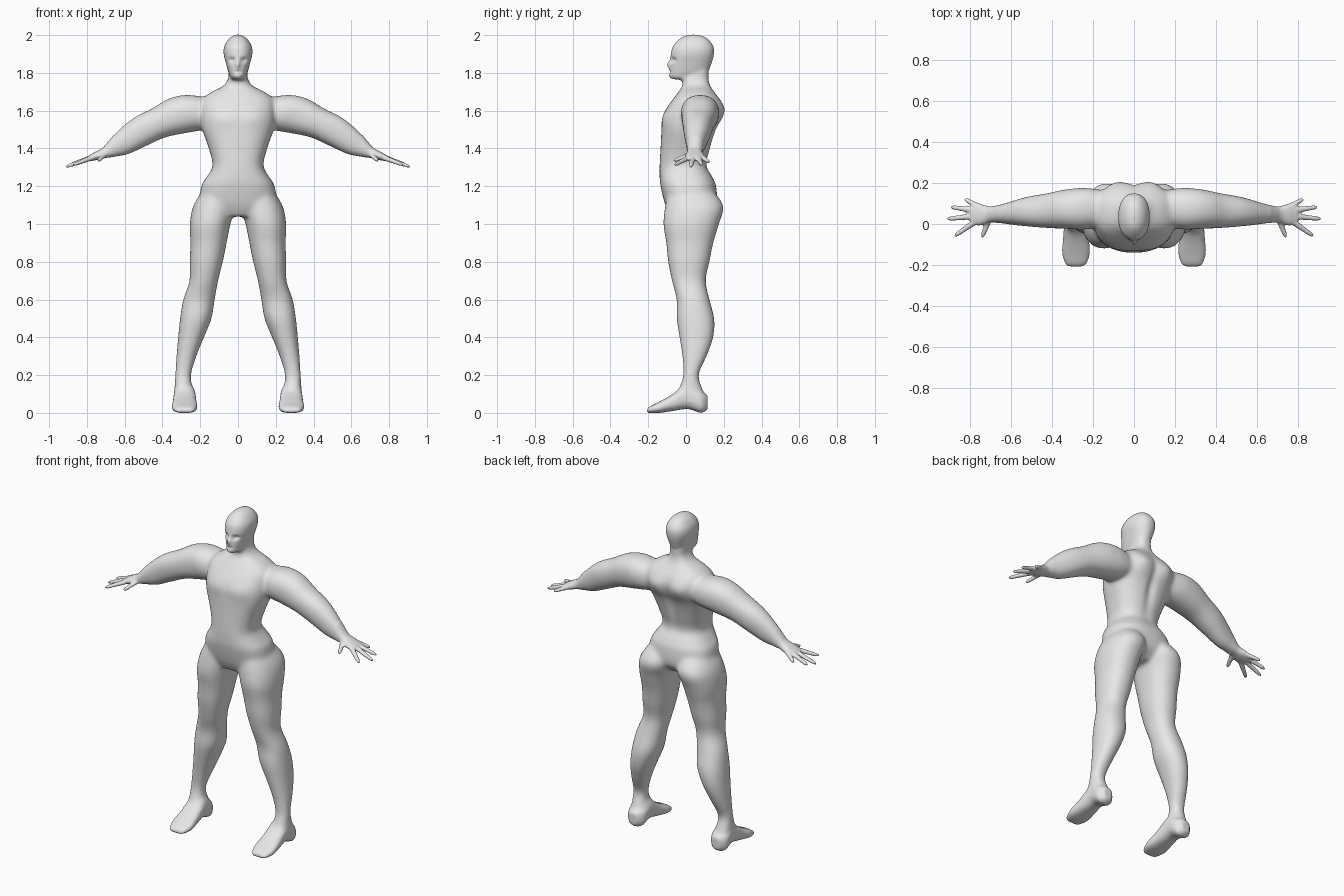
import bpy
import bmesh
from math import cos, sin, pi, exp
from mathutils import Vector

default = bpy.data.objects.get("Cube")
if default:
    bpy.data.objects.remove(default)

SIDES = 32
STEPS = 6
bm = bmesh.new()


def spline(a, b, c, d, t):
    """Catmull-Rom blend between b and c."""
    return b + 0.5 * t * ((c - a) + t * ((2 * a - 5 * b + 4 * c - d) + t * (3 * (b - c) + d - a)))


def refine(rings):
    """Insert smooth in-between rings; a ring is (centre, u, v)."""
    last = len(rings) - 1
    fine = []
    for i in range(last):
        near = [rings[max(0, min(last, i + k))] for k in (-1, 0, 1, 2)]
        for s in range(STEPS):
            fine.append([spline(*(r[part] for r in near), s / STEPS) for part in range(3)])
    fine.append(rings[last])
    return fine


def loft(rings, mirror=False, square=0.9):
    """Skin a closed tube over the rings, on both sides if mirrored."""
    def soft(value):
        return (1 if value > 0 else -1) * abs(value) ** square

    for side in ((1, -1) if mirror else (1,)):
        loops = []
        for centre, u, v in refine(rings):
            loop = []
            for k in range(SIDES):
                angle = 2 * pi * (k + 0.5) / SIDES
                p = centre + u * soft(cos(angle)) + v * soft(sin(angle))
                loop.append(bm.verts.new((p.x * side, p.y, p.z)))
            loops.append(loop)
        for low, high in zip(loops, loops[1:]):
            for k in range(SIDES):
                n = (k + 1) % SIDES
                bm.faces.new((low[k], low[n], high[n], high[k]))
        bm.faces.new(loops[0])
        bm.faces.new(loops[-1])


def level(z, left, right, front, back):
    """Horizontal ring from its bounds."""
    return (Vector(((left + right) / 2, (front + back) / 2, z)),
            Vector(((right - left) / 2, 0, 0)), Vector((0, (back - front) / 2, 0)))


def upright(y, left, right, low, high):
    """Ring facing along y from its bounds."""
    return (Vector(((left + right) / 2, y, (low + high) / 2)),
            Vector(((right - left) / 2, 0, 0)), Vector((0, 0, (high - low) / 2)))


def tilted(x, y, z, wide, thick):
    """Ring across the sloping arm."""
    return (Vector((x, y, z)), Vector((0, wide, 0)), Vector((0.43, 0, 0.9)) * thick)


def centred(rows):
    return [level(z, -half, half, front, back) for z, half, front, back in rows]


# Torso and neck
loft(centred([
    (1.04, 0.14, -0.08, 0.10), (1.1, 0.2, -0.11, 0.16), (1.2, 0.195, -0.135, 0.16),
    (1.25, 0.165, -0.14, 0.14), (1.31, 0.135, -0.14, 0.11), (1.4, 0.155, -0.135, 0.13),
    (1.5, 0.19, -0.13, 0.16), (1.56, 0.2, -0.125, 0.19), (1.61, 0.2, -0.105, 0.2),
    (1.66, 0.19, -0.07, 0.18), (1.7, 0.14, -0.04, 0.15), (1.73, 0.08, -0.02, 0.13),
    (1.77, 0.052, -0.02, 0.12), (1.83, 0.05, -0.02, 0.12)]), square=0.8)

# Head
loft(centred([
    (1.765, 0.035, -0.085, 0.04), (1.8, 0.05, -0.088, 0.11), (1.85, 0.064, -0.085, 0.135),
    (1.9, 0.076, -0.08, 0.148), (1.94, 0.073, -0.07, 0.145), (1.975, 0.053, -0.04, 0.12),
    (1.994, 0.03, -0.01, 0.09), (2.002, 0.008, 0.03, 0.05)]))

# Legs
loft([level(*row) for row in (
    (1.2, 0.03, 0.17, -0.09, 0.12), (1.1, 0.015, 0.235, -0.11, 0.197),
    (1.0, 0.04, 0.255, -0.12, 0.175), (0.9, 0.06, 0.252, -0.105, 0.145),
    (0.8, 0.08, 0.256, -0.095, 0.125), (0.7, 0.105, 0.257, -0.075, 0.105),
    (0.6, 0.123, 0.29, -0.05, 0.125), (0.5, 0.14, 0.307, -0.05, 0.15),
    (0.4, 0.18, 0.317, -0.035, 0.145), (0.3, 0.22, 0.326, -0.02, 0.11),
    (0.2, 0.248, 0.333, -0.015, 0.068), (0.12, 0.24, 0.337, -0.04, 0.09),
    (0.06, 0.235, 0.34, -0.05, 0.1))], mirror=True)

# Feet
loft([upright(*row) for row in (
    (0.115, 0.26, 0.31, 0.02, 0.09), (0.08, 0.23, 0.34, 0, 0.12),
    (0.01, 0.225, 0.34, 0.02, 0.16), (-0.07, 0.22, 0.345, 0.01, 0.1),
    (-0.14, 0.215, 0.35, 0, 0.06), (-0.19, 0.23, 0.335, 0, 0.035),
    (-0.207, 0.25, 0.32, 0, 0.02))], mirror=True, square=0.8)

# Arms and palms
loft([tilted(*row) for row in (
    (0.1, 0.08, 1.6, 0.07, 0.07), (0.22, 0.075, 1.592, 0.1, 0.102),
    (0.32, 0.073, 1.573, 0.097, 0.102), (0.42, 0.065, 1.535, 0.085, 0.085),
    (0.52, 0.06, 1.487, 0.072, 0.082), (0.61, 0.052, 1.43, 0.054, 0.068),
    (0.67, 0.048, 1.395, 0.042, 0.044), (0.705, 0.046, 1.377, 0.04, 0.029),
    (0.75, 0.045, 1.36, 0.052, 0.022), (0.79, 0.044, 1.346, 0.046, 0.015))], mirror=True)

# Fingers and thumbs
for root, tip in (
        ((0.755, 0.083, 1.357), (0.825, 0.122, 1.327)),
        ((0.78, 0.067, 1.35), (0.895, 0.083, 1.312)),
        ((0.785, 0.037, 1.348), (0.912, 0.025, 1.303)),
        ((0.775, 0.01, 1.35), (0.875, -0.06, 1.312)),
        ((0.705, 0.025, 1.368), (0.74, -0.066, 1.335))):
    start, end = Vector(root), Vector(tip)
    along = (end - start).normalized()
    u = along.cross(Vector((0, 0, 1))).normalized()
    v = u.cross(along)
    loft([(start.lerp(end, t), u * r, v * r * 0.9)
          for t, r in ((0, 0.016), (0.5, 0.013), (0.85, 0.011), (1, 0.005))], mirror=True, square=1)

bmesh.ops.recalc_face_normals(bm, faces=bm.faces)
mesh = bpy.data.meshes.new("body_parts")
bm.to_mesh(mesh)
bm.free()
body = bpy.data.objects.new("body", mesh)
bpy.context.collection.objects.link(body)

# Fuse the parts into one skin
fuse = body.modifiers.new("fuse", "REMESH")
fuse.mode = 'VOXEL'
fuse.voxel_size = 0.0065
bpy.context.view_layer.update()
graph = bpy.context.evaluated_depsgraph_get()
skin = bpy.data.meshes.new_from_object(body.evaluated_get(graph))
body.modifiers.remove(fuse)
body.data = skin
bpy.data.meshes.remove(mesh)
skin.name = "body"

bm = bmesh.new()
bm.from_mesh(skin)


def relax(verts, times):
    for _ in range(times):
        bmesh.ops.smooth_vert(bm, verts=verts, factor=0.5,
                              use_axis_x=True, use_axis_y=True, use_axis_z=True)


# Soften the joins, keeping hands, feet and face crisp
relax([v for v in bm.verts if abs(v.co.x) < 0.66 and 0.1 < v.co.z < 1.78], 22)
relax(bm.verts[:], 2)


def sculpt(facing, x, z, wide, tall, push):
    """Push a soft patch along y on the front (-1) or back (1)."""
    for v in bm.verts:
        if abs(v.co.x) < 0.3 and v.normal.y * facing > 0:
            across = min(abs(v.co.x - x), abs(v.co.x + x)) / wide
            up = (v.co.z - z) / tall
            if abs(across) < 3 and abs(up) < 3:
                v.co.y += push * exp(-across ** 2 - up ** 2) * v.normal.y * facing


bm.normal_update()
# Eye sockets, brow, nose, mouth and chin
sculpt(-1, 0.034, 1.868, 0.018, 0.013, 0.02)
sculpt(-1, 0, 1.845, 0.011, 0.022, -0.016)
sculpt(-1, 0, 1.806, 0.024, 0.006, 0.006)
sculpt(-1, 0, 1.78, 0.02, 0.012, -0.004)
# Chest, shoulder blades and spine
sculpt(-1, 0.09, 1.56, 0.07, 0.05, -0.006)
sculpt(1, 0.09, 1.6, 0.05, 0.07, 0.012)
sculpt(1, 0, 1.5, 0.03, 0.14, -0.015)

bm.to_mesh(skin)
bm.free()
skin.shade_smooth()

# Single plain grey
grey = bpy.data.materials.new("plain_grey")
grey.use_nodes = True
colour = (0.8, 0.8, 0.8, 1)
grey.diffuse_color = colour
grey.node_tree.nodes["Principled BSDF"].inputs["Base Color"].default_value = colour
skin.materials.clear()
skin.materials.append(grey)
